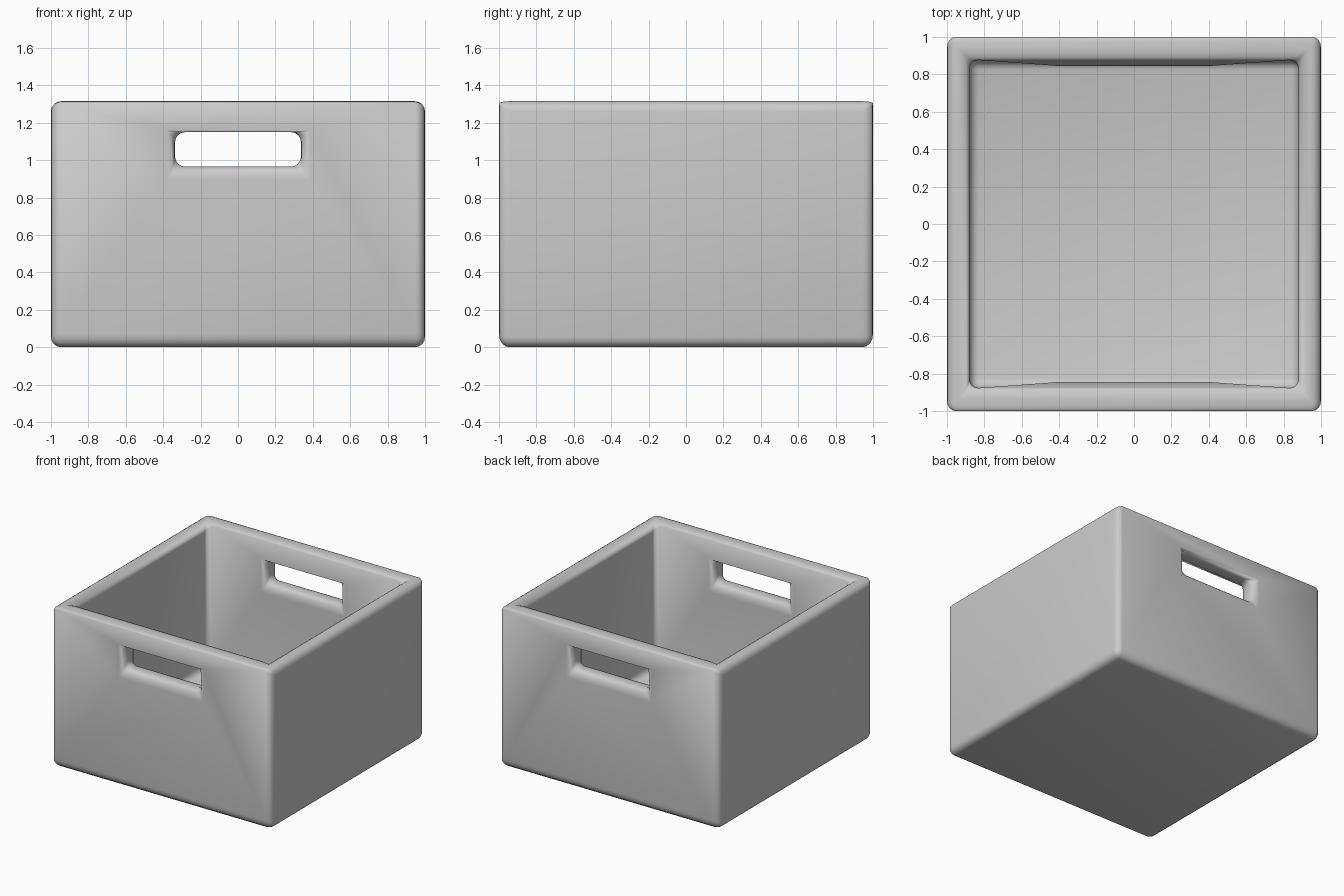
import bpy, bmesh

if "Cube" in bpy.data.objects:
    bpy.data.objects.remove(bpy.data.objects["Cube"])

H, T = 1.315, 0.12                  # height and wall thickness
BULGE = 0.04                        # extra thickness around the grips
HX, HZ0, HZ1 = 0.337, 0.965, 1.15   # grip opening

bm = bmesh.new()


def rect(x, y, z0, z1):
    """Four corners in the XZ plane at depth y."""
    return [bm.verts.new(p) for p in ((-x, y, z0), (x, y, z0), (x, y, z1), (-x, y, z1))]


def ring(a, b):
    """Band of quads joining two rectangles."""
    for i in range(4):
        j = (i + 1) % 4
        bm.faces.new((a[i], a[j], b[j], b[i]))


# front and back walls with grip openings
walls = {}
for s in (-1, 1):
    outer = rect(1, s, 0, H)
    inner = rect(1 - T, s * (1 - T), T, H)
    hole_out = rect(HX, s, HZ0, HZ1)
    hole_in = rect(HX, s * (1 - T - BULGE), HZ0, HZ1)
    ring(outer, hole_out)
    ring(hole_out, hole_in)
    ring(hole_in, inner)
    bm.faces.new((outer[2], outer[3], inner[3], inner[2]))
    walls[s] = outer, inner

# side walls and floor, outside and inside
for k in (0, 1):
    f, b = walls[-1][k], walls[1][k]
    for i, j in ((0, 1), (1, 2), (3, 0)):
        bm.faces.new((f[i], f[j], b[j], b[i]))

# side rims
(fo, fi), (bo, bi) = walls[-1], walls[1]
for i in (2, 3):
    bm.faces.new((fo[i], bo[i], bi[i], fi[i]))

bmesh.ops.recalc_face_normals(bm, faces=bm.faces)
mesh = bpy.data.meshes.new("storage_box")
bm.to_mesh(mesh)
bm.free()
box = bpy.data.objects.new("storage_box", mesh)
bpy.context.collection.objects.link(box)

# rounded edges
bevel = box.modifiers.new("round_edges", 'BEVEL')
bevel.width = 0.055
bevel.segments = 4
bevel.limit_method = 'ANGLE'
bevel.angle_limit = 0.6

for p in mesh.polygons:
    p.use_smooth = True
